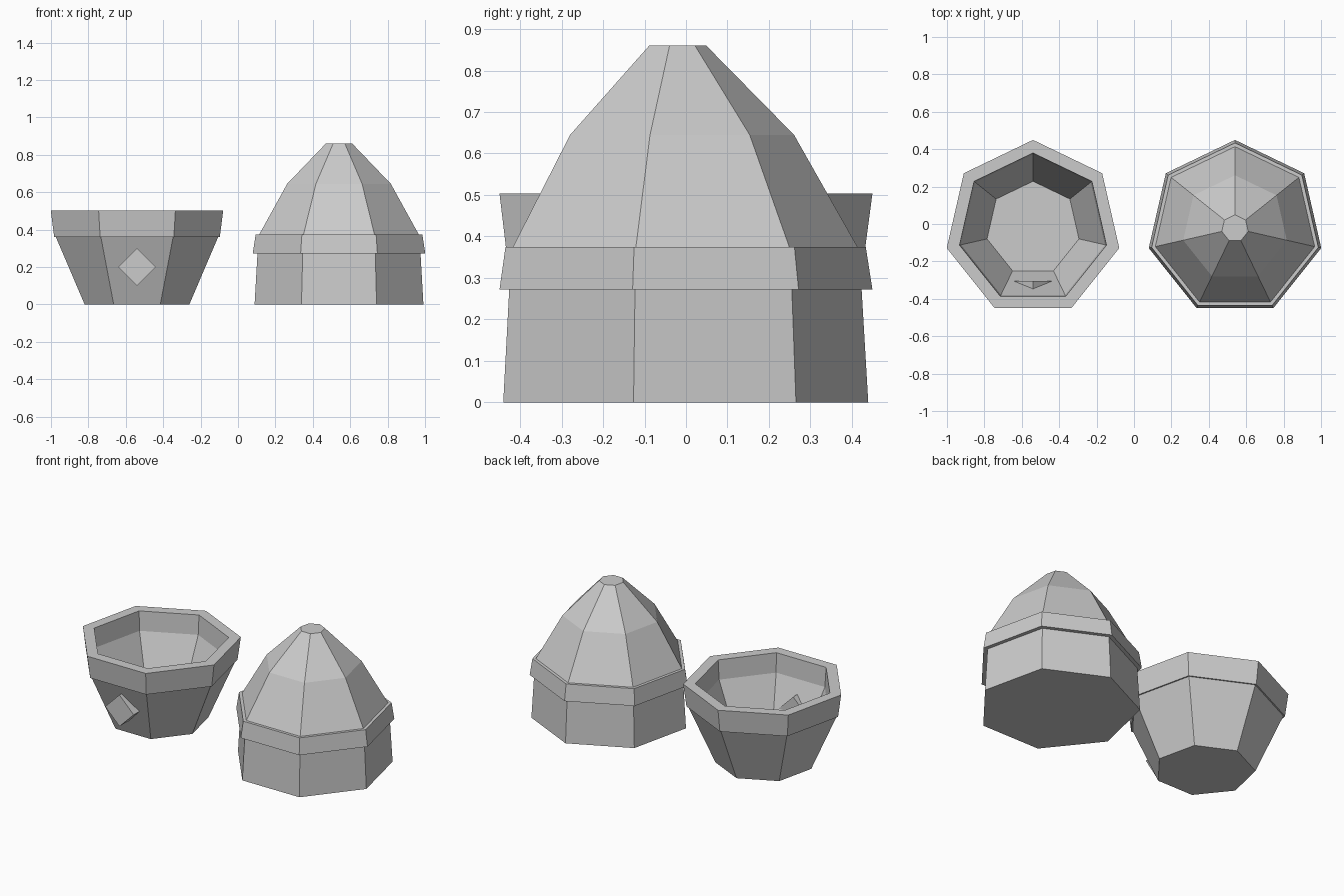
import bpy, bmesh, math

cube = bpy.data.objects.get("Cube")
if cube:
    bpy.data.objects.remove(cube, do_unlink=True)

SIDES = 7
CENTRE_Y = -0.0235

stone = bpy.data.materials.new("pale_grey")
stone.use_nodes = True
GREY = (0.6, 0.6, 0.6, 1)
stone.diffuse_color = GREY
stone.node_tree.nodes["Principled BSDF"].inputs["Base Color"].default_value = GREY


def finish(name, bm, location):
    bmesh.ops.recalc_face_normals(bm, faces=bm.faces)
    mesh = bpy.data.meshes.new(name)
    bm.to_mesh(mesh)
    bm.free()
    mesh.materials.append(stone)
    obj = bpy.data.objects.new(name, mesh)
    obj.location = location
    bpy.context.collection.objects.link(obj)
    return obj


def turned(name, x, profile):
    """Seven-sided solid from (radius, height) rings, capped at both ends."""
    bm = bmesh.new()
    rings = []
    for radius, z in profile:
        angles = [math.pi / 2 + math.tau * i / SIDES for i in range(SIDES)]
        rings.append([bm.verts.new((radius * math.cos(a), radius * math.sin(a), z))
                      for a in angles])
    for low, high in zip(rings, rings[1:]):
        for i in range(SIDES):
            j = (i + 1) % SIDES
            bm.faces.new((low[i], low[j], high[j], high[i]))
    bm.faces.new(rings[0])
    bm.faces.new(rings[-1])
    return finish(name, bm, (x, CENTRE_Y, 0))


# Open bowl: outer wall, stepped rim, inner wall and floor
turned("bowl", -0.54, [
    (0.287, 0), (0.445, 0.36), (0.454, 0.36), (0.473, 0.503),
    (0.403, 0.503), (0.395, 0.38), (0.252, 0.064)])

# Domed lid building: wall, raised band and tapering roof
turned("dome", 0.54, [
    (0.463, 0), (0.447, 0.272), (0.473, 0.272), (0.457, 0.375),
    (0.437, 0.375), (0.284, 0.645), (0.0725, 0.86)])

# Diamond peg through the front wall of the bowl
bm = bmesh.new()
bmesh.ops.create_cone(bm, cap_ends=True, segments=4, radius1=0.1, radius2=0.1, depth=0.115)
for v in bm.verts:
    x, y, z = v.co
    v.co = (x, z, y)
finish("diamond_peg", bm, (-0.54, -0.3625, 0.2))
